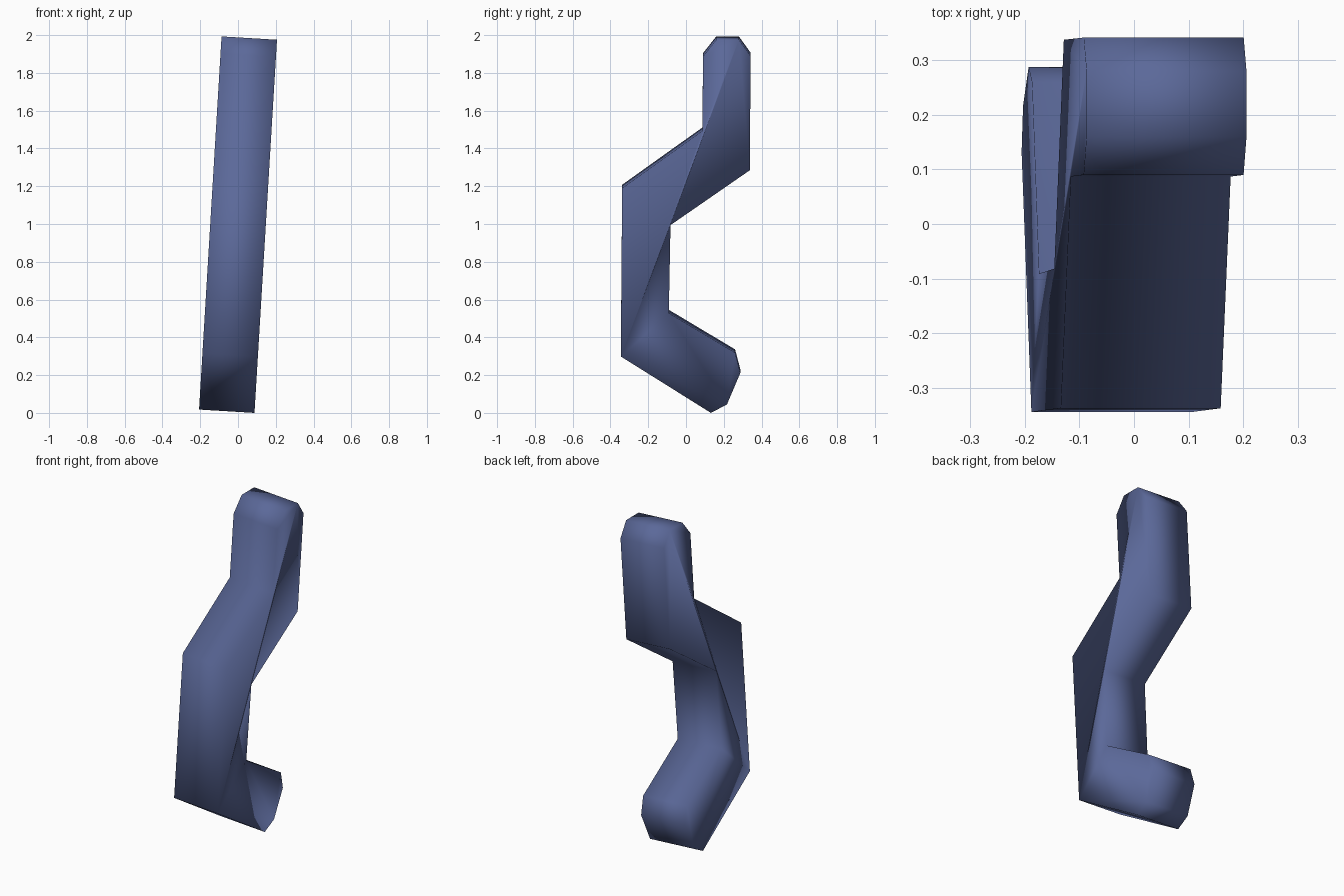
import bpy, bmesh, math
from mathutils import Matrix

if "Cube" in bpy.data.objects:
    bpy.data.objects.remove(bpy.data.objects["Cube"])

TILT = math.radians(3.45)   # sideways lean
HALF = 0.147                # half thickness of the bar

# Side profile (y, z), going round the cranked bar
PROFILE = [
    (0.16, 1.991), (0.28, 1.991), (0.342, 1.905), (0.338, 1.299),   # top end, back
    (-0.082, 1.008), (-0.091, 0.541),                               # inner bend
    (0.26, 0.331), (0.288, 0.225), (0.217, 0.057), (0.132, 0.012),  # foot end
    (-0.345, 0.311), (-0.338, 1.204),                               # outer bend
    (0.087, 1.508), (0.09, 1.902),                                  # neck, front
]

paint = bpy.data.materials.new("slate_blue")
paint.diffuse_color = (0.105, 0.14, 0.32, 1)
paint.use_nodes = True
paint.node_tree.nodes["Principled BSDF"].inputs["Base Color"].default_value = paint.diffuse_color

# Extrude the profile across x and lean it about the y axis
bm = bmesh.new()
face = bm.faces.new([bm.verts.new((-HALF, y, z - 1)) for y, z in PROFILE])
ext = bmesh.ops.extrude_face_region(bm, geom=[face], use_keep_orig=True)
moved = [g for g in ext["geom"] if isinstance(g, bmesh.types.BMVert)]
bmesh.ops.translate(bm, verts=moved, vec=(2 * HALF, 0, 0))
bmesh.ops.recalc_face_normals(bm, faces=bm.faces)
bm.transform(Matrix.Translation((0, 0, 1)) @ Matrix.Rotation(TILT, 4, 'Y'))

# Rest on the ground
low = min(v.co.z for v in bm.verts)
bmesh.ops.translate(bm, verts=bm.verts, vec=(0, 0, -low))

# Original is smooth shaded across all its edges
for f in bm.faces:
    f.smooth = True

mesh = bpy.data.meshes.new("cranked_bar")
bm.to_mesh(mesh)
bm.free()
mesh.materials.append(paint)
bar = bpy.data.objects.new("cranked_bar", mesh)
bpy.context.collection.objects.link(bar)
